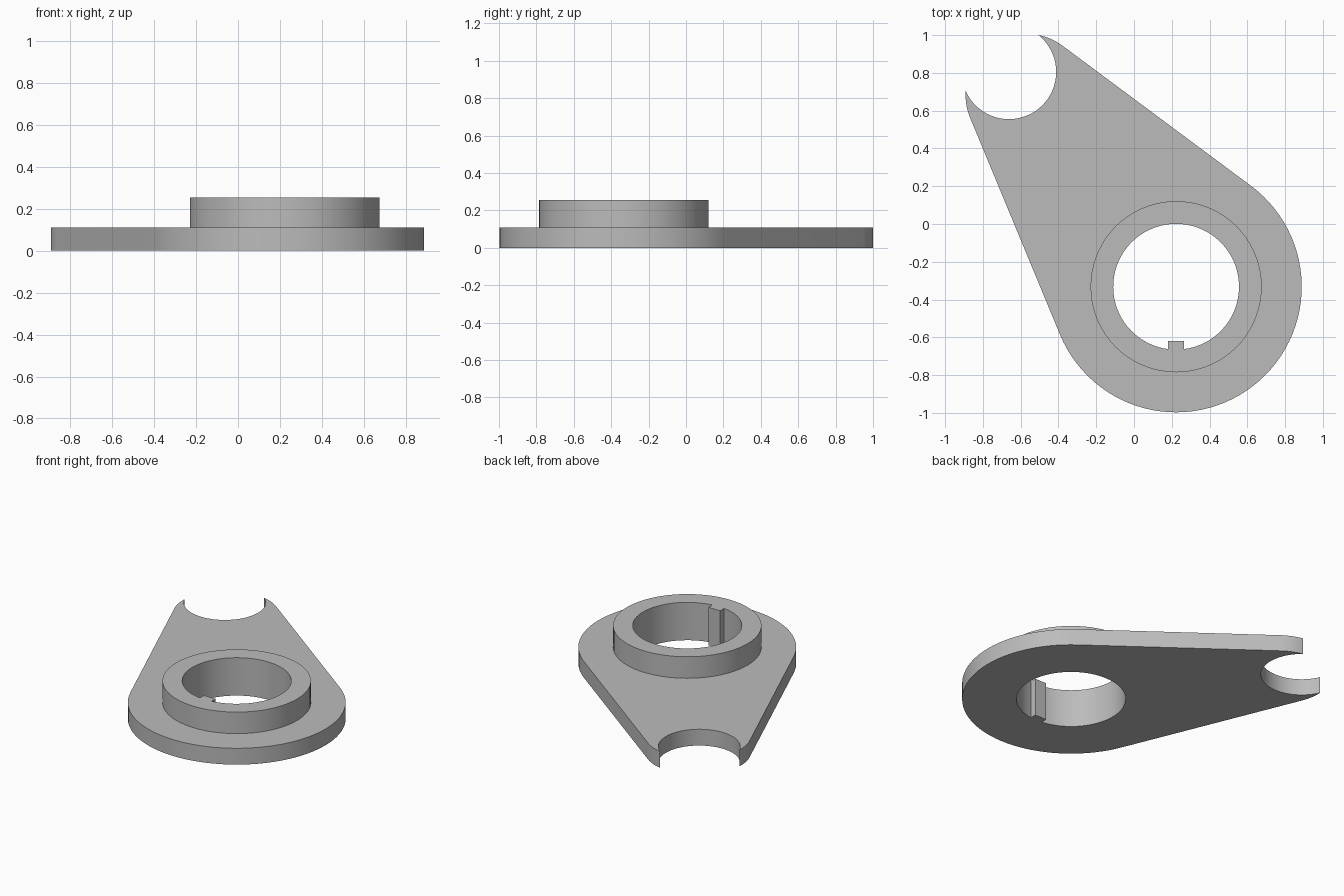
import bpy, bmesh
from math import pi, sin, cos, atan2, acos, asin, hypot

cube = bpy.data.objects.get("Cube")
if cube:
    bpy.data.objects.remove(cube)

HUB, HUB_R = (0.223, -0.332), 0.665
TIP, TIP_R = (-0.57, 0.685), 0.322
NOTCH, NOTCH_R = (-0.662, 0.805), 0.25
BOSS_R, BORE_R = 0.453, 0.333
PLATE_H, BOSS_H = 0.11, 0.255
KEY_HALF, KEY_DEPTH = 0.043, 0.045

steel = bpy.data.materials.new("grey steel")
steel.use_nodes = True
GREY = (0.5, 0.5, 0.5, 1)
steel.diffuse_color = GREY
steel.node_tree.nodes["Principled BSDF"].inputs["Base Color"].default_value = GREY


def arc(centre, r, a0, a1, n):
    """Points along an arc, both ends included."""
    angles = [a0 + (a1 - a0) * i / n for i in range(n + 1)]
    return [(centre[0] + r * cos(a), centre[1] + r * sin(a)) for a in angles]


def prism(name, points, z0, z1):
    """Solid made by extruding a flat outline from z0 to z1."""
    bm = bmesh.new()
    face = bm.faces.new([bm.verts.new((x, y, z0)) for x, y in points])
    top = bmesh.ops.extrude_face_region(bm, geom=[face])["geom"]
    bmesh.ops.translate(bm, vec=(0, 0, z1 - z0),
                        verts=[g for g in top if isinstance(g, bmesh.types.BMVert)])
    bmesh.ops.recalc_face_normals(bm, faces=bm.faces)
    mesh = bpy.data.meshes.new(name)
    bm.to_mesh(mesh)
    bm.free()
    mesh.materials.append(steel)
    obj = bpy.data.objects.new(name, mesh)
    bpy.context.collection.objects.link(obj)
    return obj


def combine(target, tool, operation):
    """Apply a boolean and discard the tool."""
    tool.hide_render = True
    mod = target.modifiers.new(tool.name, 'BOOLEAN')
    mod.operation, mod.solver, mod.object = operation, 'EXACT', tool
    bpy.context.view_layer.objects.active = target
    bpy.ops.object.modifier_apply(modifier=mod.name)
    bpy.data.objects.remove(tool)


# Tapered plate: hub and tip arcs joined by tangent lines
dx, dy = TIP[0] - HUB[0], TIP[1] - HUB[1]
axis = atan2(dy, dx)
spread = acos((HUB_R - TIP_R) / hypot(dx, dy))
outline = (arc(HUB, HUB_R, axis + spread, axis - spread + 2 * pi, 56)
           + arc(TIP, TIP_R, axis - spread, axis + spread, 40))
lever = prism("lever_plate_with_hub", outline, 0, PLATE_H)

# Raised boss around the bore
boss = prism("boss", arc(HUB, BOSS_R, 0, 2 * pi, 72)[:-1], PLATE_H / 2, BOSS_H)
combine(lever, boss, 'UNION')

# Bore with a key left standing on its front wall
half = asin(KEY_HALF / BORE_R)
key_y = HUB[1] - BORE_R + KEY_DEPTH
bore_outline = arc(HUB, BORE_R, -pi / 2 + half, 3 * pi / 2 - half, 72)
bore_outline += [(HUB[0] - KEY_HALF, key_y), (HUB[0] + KEY_HALF, key_y)]
combine(lever, prism("bore_cutter", bore_outline, -1, 1), 'DIFFERENCE')

# Open round notch at the tip
notch = prism("notch_cutter", arc(NOTCH, NOTCH_R, 0, 2 * pi, 64)[:-1], -1, 1)
combine(lever, notch, 'DIFFERENCE')

# Smooth curved walls, crisp rims
bpy.ops.object.select_all(action='DESELECT')
lever.select_set(True)
bpy.context.view_layer.objects.active = lever
bpy.ops.object.shade_smooth_by_angle(angle=pi / 6)
